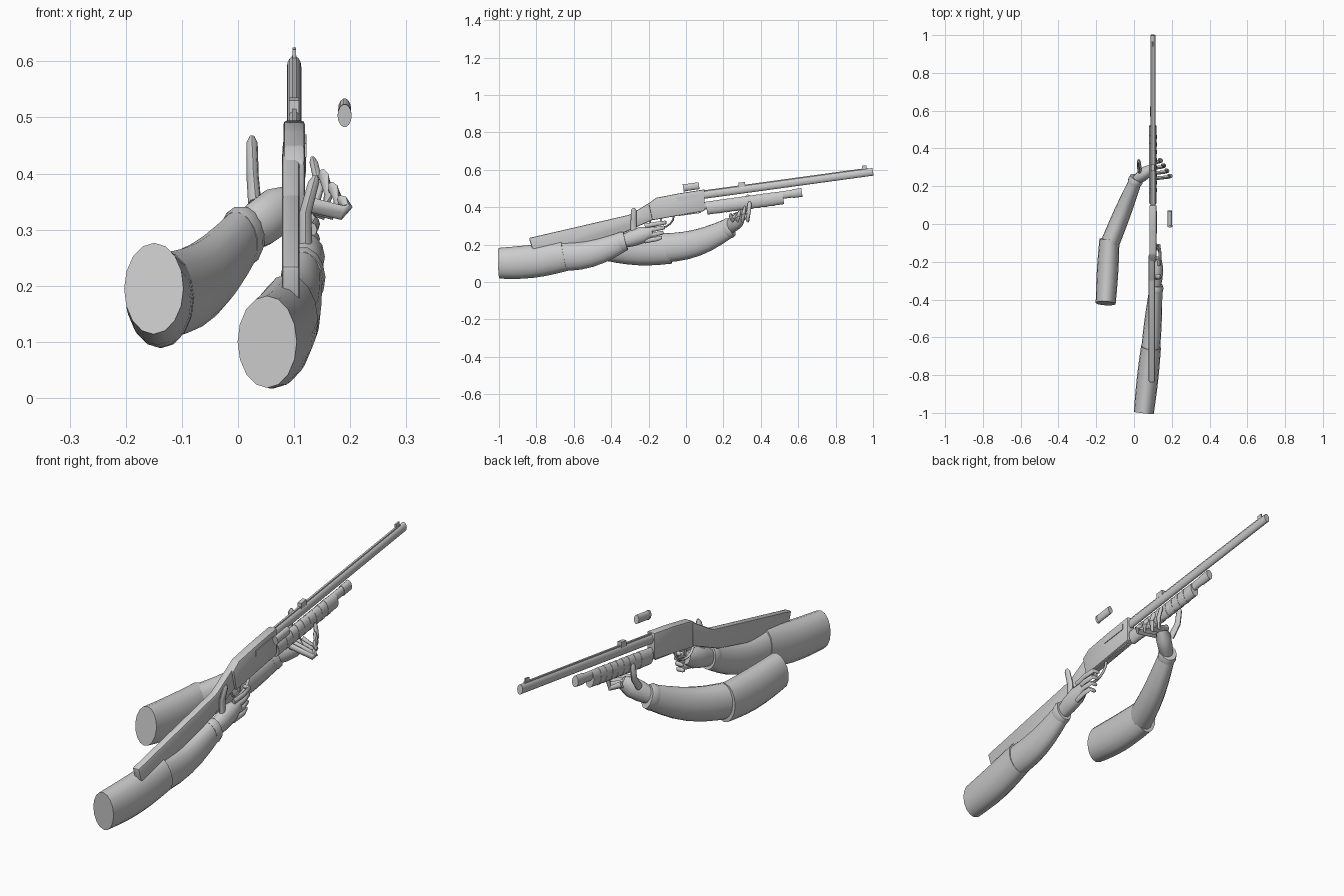
import bpy, bmesh, math
from mathutils import Vector

cube = bpy.data.objects.get("Cube")
if cube:
    bpy.data.objects.remove(cube, do_unlink=True)

colour = (0.6, 0.6, 0.6, 1)
grey = bpy.data.materials.new("plain_grey")
grey.use_nodes = True
grey.diffuse_color = colour
grey.node_tree.nodes["Principled BSDF"].inputs["Base Color"].default_value = colour

up_axis = Vector((0, 0, 1))
across_axis = Vector((1, 0, 0))
gun_x = 0.1
gun_slope = 0.137


def finish(name, bm, angle):
    bmesh.ops.recalc_face_normals(bm, faces=bm.faces)
    mesh = bpy.data.meshes.new(name)
    bm.to_mesh(mesh)
    bm.free()
    mesh.materials.append(grey)
    ob = bpy.data.objects.new(name, mesh)
    bpy.context.collection.objects.link(ob)
    bpy.ops.object.select_all(action='DESELECT')
    ob.select_set(True)
    bpy.context.view_layer.objects.active = ob
    bpy.ops.object.shade_smooth_by_angle(angle=math.radians(angle))


def loft(name, path, widths, aspect, sides=14):
    """Skin elliptical rings along a path; aspect is height over width."""
    bm = bmesh.new()
    rings = []
    for i, (point, width) in enumerate(zip(path, widths)):
        ahead = path[min(i + 1, len(path) - 1)]
        behind = path[max(i - 1, 0)]
        along = (ahead - behind).normalized()
        side = along.cross(up_axis)
        side = side.normalized() if side.length > 0.3 else across_axis
        rise = side.cross(along).normalized()
        ring = []
        for k in range(sides):
            turn = math.tau * k / sides
            offset = side * math.cos(turn) + rise * math.sin(turn) * aspect
            ring.append(bm.verts.new(point + offset * width))
        rings.append(ring)
    for lower, upper in zip(rings, rings[1:]):
        for k in range(sides):
            n = (k + 1) % sides
            bm.faces.new((lower[k], lower[n], upper[n], upper[k]))
    bm.faces.new(rings[0])
    bm.faces.new(rings[-1])
    finish(name, bm, angle=50)


def plate(name, profile, half, x=gun_x, bevel=0.0):
    """Side profile in y and z, given thickness across x."""
    bm = bmesh.new()
    face = bm.faces.new([bm.verts.new((x - half, y, z)) for y, z in profile])
    moved = bmesh.ops.extrude_face_region(bm, geom=[face])["geom"]
    verts = [v for v in moved if isinstance(v, bmesh.types.BMVert)]
    bmesh.ops.translate(bm, vec=across_axis * half * 2, verts=verts)
    if bevel:
        bmesh.ops.bevel(bm, geom=bm.edges[:], offset=bevel, segments=2, profile=0.5, affect='EDGES')
    finish(name, bm, angle=35)


def on_gun(y, height):
    """Point at a height above the barrel's axis line."""
    return Vector((gun_x, y, 0.452 + gun_slope * y + height))


def tube(name, back, front, height, width, aspect=1.6):
    loft(name, [on_gun(back, height), on_gun(front, height)], [width, width], aspect)


def bar(name, back, front, low, high, half, x=gun_x):
    """Box section running parallel to the barrel."""
    corners = [on_gun(back, low), on_gun(front, low), on_gun(front, high), on_gun(back, high)]
    plate(name, [(c.y, c.z) for c in corners], half, x)


def sleeve(name, start, end, wide, narrow, sag):
    """Tapering sleeve that sags in the middle, with a rounded bulge."""
    steps = 6
    path, widths = [], []
    for i in range(steps + 1):
        t = i / steps
        bulge = math.sin(math.pi * t)
        path.append(start.lerp(end, t) - up_axis * sag * bulge)
        widths.append(wide + (narrow - wide) * t + bulge * 0.004)
    loft(name, path, widths, aspect=1.55, sides=16)


def arm(name, shoulder, elbow, wrist, knuckles):
    """Two overlapping sleeves, a cuff and a palm."""
    sleeve(name + "_upper_sleeve", shoulder, elbow, 0.053, 0.053, 0.01)
    sleeve(name + "_lower_sleeve", elbow.lerp(shoulder, 0.1), wrist, 0.05, 0.034, 0.025)
    reach = (wrist - elbow).normalized() * 0.018
    loft(name + "_cuff", [wrist - reach, wrist, wrist + reach], [0.037, 0.04, 0.036], 1.4)
    palm = [wrist.lerp(knuckles, t / 3) for t in range(4)]
    loft(name + "_palm", palm, [0.025, 0.032, 0.033, 0.02], 1.35, 12)


def digit(name, joints, radius):
    """Finger or thumb: a jointed tube with a rounded tip."""
    last, before = joints[-1], joints[-2]
    tip = last + (last - before).normalized() * radius
    widths = [radius * (1 - i / 12) for i in range(len(joints))] + [radius / 3]
    loft(name, joints + [tip], widths, 1.4, 8)


# Barrel, sighting rib, magazine tube and its cap
tube("barrel", 0.05, 1, 0, 0.013)
bar("barrel_rib", 0.08, 0.97, 0.01, 0.025, 0.004)
tube("magazine_tube", 0.08, 0.6, -0.058, 0.013)
tube("magazine_cap", 0.57, 0.62, -0.058, 0.015)

# Sliding fore-end with grip ridges
tube("fore_end", 0.11, 0.52, -0.073, 0.02, 1.75)
for i in range(8):
    back = 0.17 + i * 0.04
    tube("fore_end_ridge", back, back + 0.02, -0.073, 0.021, 1.75)

# Sights
bar("front_sight", 0.94, 0.965, 0.015, 0.04, 0.003)
bar("rear_sight", 0.28, 0.315, 0.015, 0.04, 0.009)

# Receiver with ejection port, loading port and trigger
receiver = [(-0.18, 0.33), (0.1, 0.38), (0.1, 0.495), (-0.03, 0.475), (-0.16, 0.45), (-0.2, 0.42)]
plate("receiver", receiver, half=0.019, bevel=0.006)
bar("ejection_port", -0.05, 0.07, -0.017, 0.008, 0.004, gun_x + 0.018)
bar("loading_port", -0.04, 0.08, -0.094, -0.08, 0.01)
bar("trigger", -0.14, -0.128, -0.13, -0.09, 0.004)

# Trigger guard as a half hoop
hoop = []
for i in range(9):
    turn = math.pi * i / 8
    hoop.append(on_gun(-0.13 - math.cos(turn) * 0.065, -0.09 - math.sin(turn) * 0.055))
loft("trigger_guard", hoop, [0.006] * len(hoop), 0.8, 8)

# Stock sweeping down to the butt
stock = [(-0.84, 0.235), (-0.81, 0.14), (-0.34, 0.26), (-0.16, 0.34), (-0.16, 0.445), (-0.3, 0.36)]
plate("stock", stock, half=0.016, x=gun_x - 0.006, bevel=0.007)

# Ejected cartridge with a raised rim
base, mouth = Vector((0.19, -0.015, 0.503)), Vector((0.19, 0.07, 0.515))
loft("cartridge", [base, mouth], [0.0115] * 2, 1.65)
loft("cartridge_rim", [base, base.lerp(mouth, 0.1)], [0.0125] * 2, 1.65)

# Trigger arm: thumb raised, fingers curling beside the grip
arm("trigger_arm", Vector((0.052, -1, 0.1)), Vector((0.09, -0.65, 0.14)),
    Vector((0.116, -0.34, 0.215)), Vector((0.125, -0.18, 0.27)))
root = Vector((0.12, -0.28, 0.27))
digit("trigger_thumb", [root, root + up_axis * 0.06, root + Vector((0.015, 0, 0.115))], 0.012)
for i in range(4):
    root = Vector((0.132, -0.22, 0.3 - i * 0.027))
    bend = root + Vector((0.006, 0.06, 0.01))
    curl = root + Vector((0, 0.11 - i * 0.008, 0.018))
    digit("trigger_finger", [root, bend, curl, curl - across_axis * 0.022], 0.009)

# Support arm: palm under the fore-end, fingers rising on the far side
arm("support_arm", Vector((-0.15, -0.42, 0.195)), Vector((-0.13, -0.08, 0.18)),
    Vector((0.008, 0.23, 0.288)), Vector((0.1, 0.3, 0.355)))
root = Vector((0.03, 0.28, 0.345))
digit("support_thumb", [root, root + Vector((-0.004, 0.04, 0.05)), root + Vector((-0.005, 0.05, 0.11))], 0.012)
for i in range(4):
    root = Vector((0.085, 0.32 - i * 0.027, 0.355))
    tip = Vector((0.135 + i * 0.017, root.y + 0.02, 0.42 - i * 0.023))
    bend = Vector((tip.x, root.y + 0.01, 0.33))
    middle = bend.lerp(tip, 0.5) + across_axis * 0.01
    digit("support_finger", [root, bend, middle, tip], 0.01)
